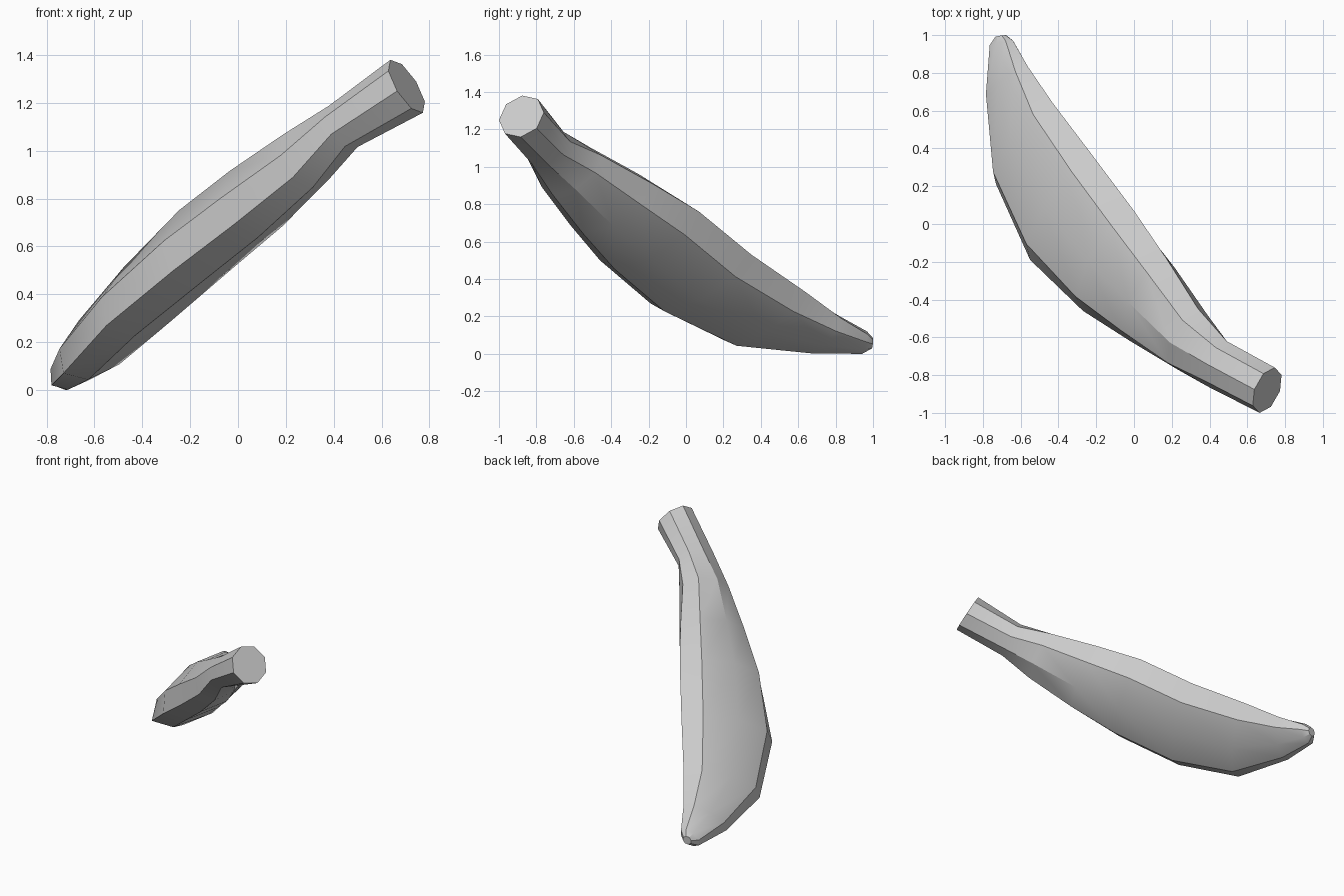
import bpy, bmesh
from math import cos, sin, tau
from mathutils import Vector

if "Cube" in bpy.data.objects:
    bpy.data.objects.remove(bpy.data.objects["Cube"])

SIDES = 8
# Cross-sections, stem to tip: inner ridge point, outer ridge point, half thickness
RINGS = [
    ((.745, -.76, 1.30), (.665, -1.0, 1.26), .13),
    ((.49, -.62, 1.145), (.39, -.86, 1.08), .105),
    ((.34, -.45, 1.07), (.23, -.77, .90), .135),
    ((.17, -.18, .92), (-.02, -.62, .70), .16),
    ((.00, .07, .77), (-.27, -.46, .51), .165),
    ((-.21, .35, .54), (-.55, -.19, .28), .15),
    ((-.43, .64, .34), (-.73, .21, .08), .125),
    ((-.56, .83, .20), (-.78, .66, .03), .08),
    ((-.64, .97, .115), (-.76, .94, .025), .05),
    ((-.68, 1.0, .085), (-.73, .99, .05), .03),
]

inner = [Vector(r[0]) for r in RINGS]
outer = [Vector(r[1]) for r in RINGS]
centre = [(i + o) / 2 for i, o in zip(inner, outer)]

# Banana: elliptical eight-sided sections lofted along the bend
bm = bmesh.new()
loops = []
for k, (_, _, thick) in enumerate(RINGS):
    along = centre[min(k + 1, len(RINGS) - 1)] - centre[max(k - 1, 0)]
    v = (outer[k] - inner[k]) / 2
    u = along.cross(v).normalized() * thick
    loops.append([bm.verts.new(centre[k] + v * cos(tau * s / SIDES) + u * sin(tau * s / SIDES))
                  for s in range(SIDES)])
for a, b in zip(loops, loops[1:]):
    for s in range(SIDES):
        t = (s + 1) % SIDES
        bm.faces.new((a[s], a[t], b[t], b[s]))
bm.faces.new(loops[0])
bm.faces.new(loops[-1])
bmesh.ops.recalc_face_normals(bm, faces=bm.faces)

mesh = bpy.data.meshes.new("banana")
bm.to_mesh(mesh)
bm.free()
banana = bpy.data.objects.new("banana", mesh)
bpy.context.collection.objects.link(banana)
banana.select_set(True)
bpy.context.view_layer.objects.active = banana
bpy.ops.object.shade_smooth_by_angle(angle=0.52)

# Rest the lowest point on the ground
low = min(p.co.z for p in mesh.vertices)
for p in mesh.vertices:
    p.co.z -= low
